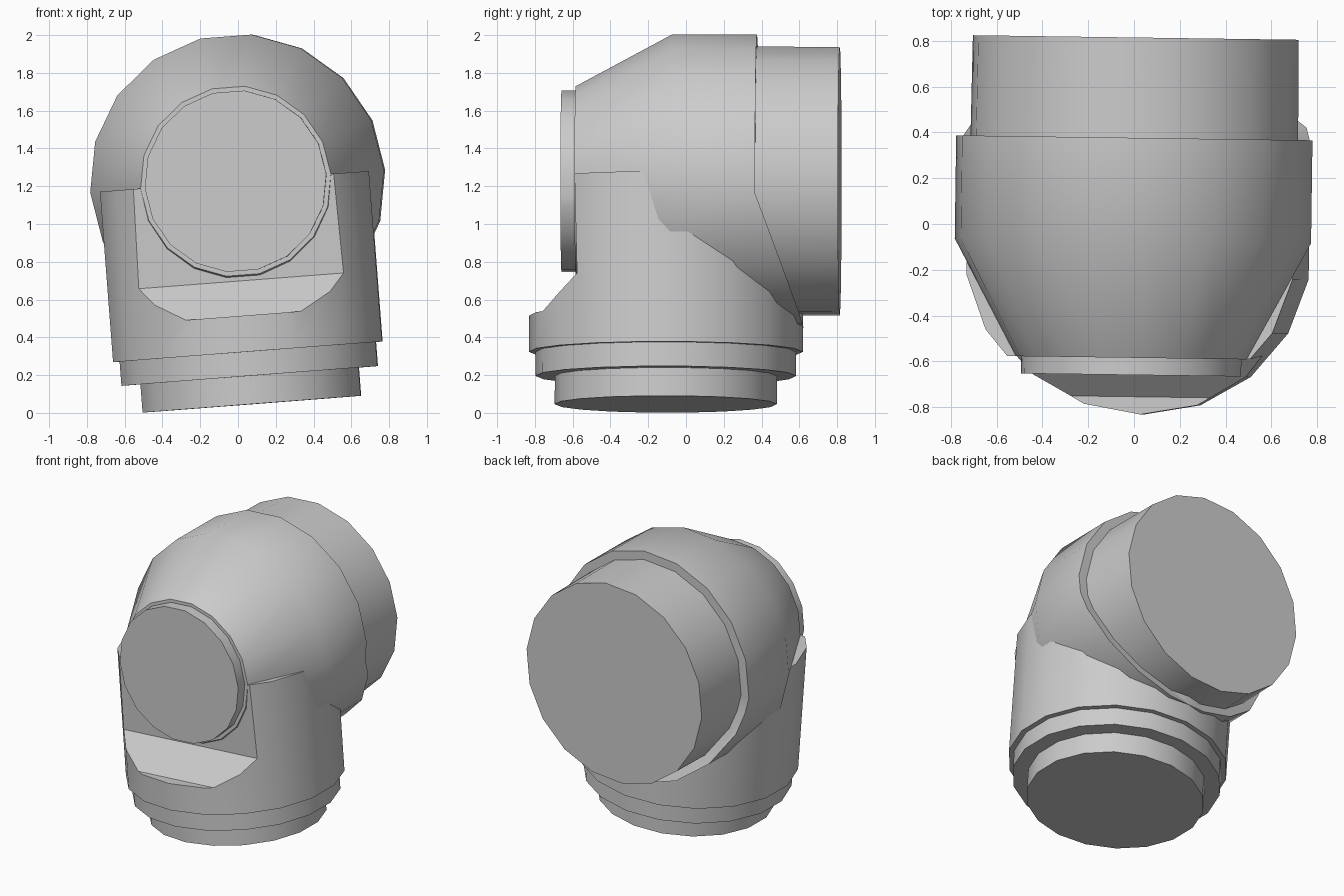
import bpy, bmesh, math
from mathutils import Matrix

if "Cube" in bpy.data.objects:
    bpy.data.objects.remove(bpy.data.objects["Cube"])

SIDES = 18
AXIS_Z = 1.183   # height of the horizontal axis above the base
COL_Y = -0.107   # depth of the upright column
# the whole joint leans slightly
POSE = (Matrix.Translation((0.075, 0, 0.046)) @ Matrix.Rotation(math.radians(-0.8), 4, 'Z')
        @ Matrix.Rotation(math.radians(-4.4), 4, 'Y'))


def finish(name, bm):
    bmesh.ops.recalc_face_normals(bm, faces=bm.faces)
    me = bpy.data.meshes.new(name)
    bm.to_mesh(me)
    bm.free()
    ob = bpy.data.objects.new(name, me)
    bpy.context.collection.objects.link(ob)
    ob.matrix_world = POSE
    return ob


def lathe(profile, place, start=0.0):
    """Revolve (radius, height) points with capped ends."""
    bm = bmesh.new()
    rings = []
    for r, h in profile:
        angles = [start + math.tau * i / SIDES for i in range(SIDES)]
        rings.append([bm.verts.new(place(r * math.cos(a), r * math.sin(a), h)) for a in angles])
    for lo, hi in zip(rings, rings[1:]):
        for i in range(SIDES):
            j = (i + 1) % SIDES
            bm.faces.new((lo[i], lo[j], hi[j], hi[i]))
    bm.faces.new(rings[0])
    bm.faces.new(rings[-1])
    return bm


def upright(a, b, h):
    return (a, b + COL_Y, h)


def lengthwise(a, b, h):
    return (a + 0.012, h, b + AXIS_Z)


# stepped upright column
column = finish("column", lathe(
    [(0.588, 0), (0.588, 0.15), (0.69, 0.15), (0.69, 0.278), (0.725, 0.278), (0.725, AXIS_Z)],
    upright, math.pi / 2))

# front notch: leaning wall, slope and small ledge
bm = bmesh.new()
notch = [(-0.59, 1.4), (-0.57, 0.655), (-0.755, 0.47), (-1.2, 0.47), (-1.2, 1.4)]
face = bm.faces.new([bm.verts.new((-1, y, z)) for y, z in notch])
ext = bmesh.ops.extrude_face_region(bm, geom=[face])
bmesh.ops.translate(bm, vec=(2, 0, 0),
                    verts=[v for v in ext["geom"] if isinstance(v, bmesh.types.BMVert)])
cutter = finish("notch_cutter", bm)
cutter.hide_render = True
cutter.hide_set(True)
mod = column.modifiers.new("notch", 'BOOLEAN')
mod.operation = 'DIFFERENCE'
mod.solver = 'EXACT'
mod.object = cutter
bpy.context.view_layer.objects.active = column
bpy.ops.object.modifier_apply(modifier=mod.name)
bpy.data.objects.remove(cutter)

# horizontal housing with front disc and cone; lower rear rim swept back
bm = lathe([(0.482, -0.66), (0.482, -0.585), (0.505, -0.585), (0.78, -0.075), (0.78, 0.375)],
           lengthwise)
bend = 1.06
bmesh.ops.bisect_plane(bm, geom=bm.verts[:] + bm.edges[:] + bm.faces[:],
                       plane_co=(0, 0, bend), plane_no=(0, 0, 1))
for v in bm.verts:
    if v.co.y > 0.37 and v.co.z < bend:
        v.co.y += (bend - v.co.z) * 0.38
housing = finish("housing", bm)

# rear drum
drum = finish("rear_drum", lathe([(0.718, 0.3), (0.713, 0.813)], lengthwise))

# smooth shading with crisp steps
for ob in (column, housing, drum):
    bpy.ops.object.select_all(action='DESELECT')
    ob.select_set(True)
    bpy.context.view_layer.objects.active = ob
    bpy.ops.object.shade_smooth_by_angle(angle=math.radians(35))
